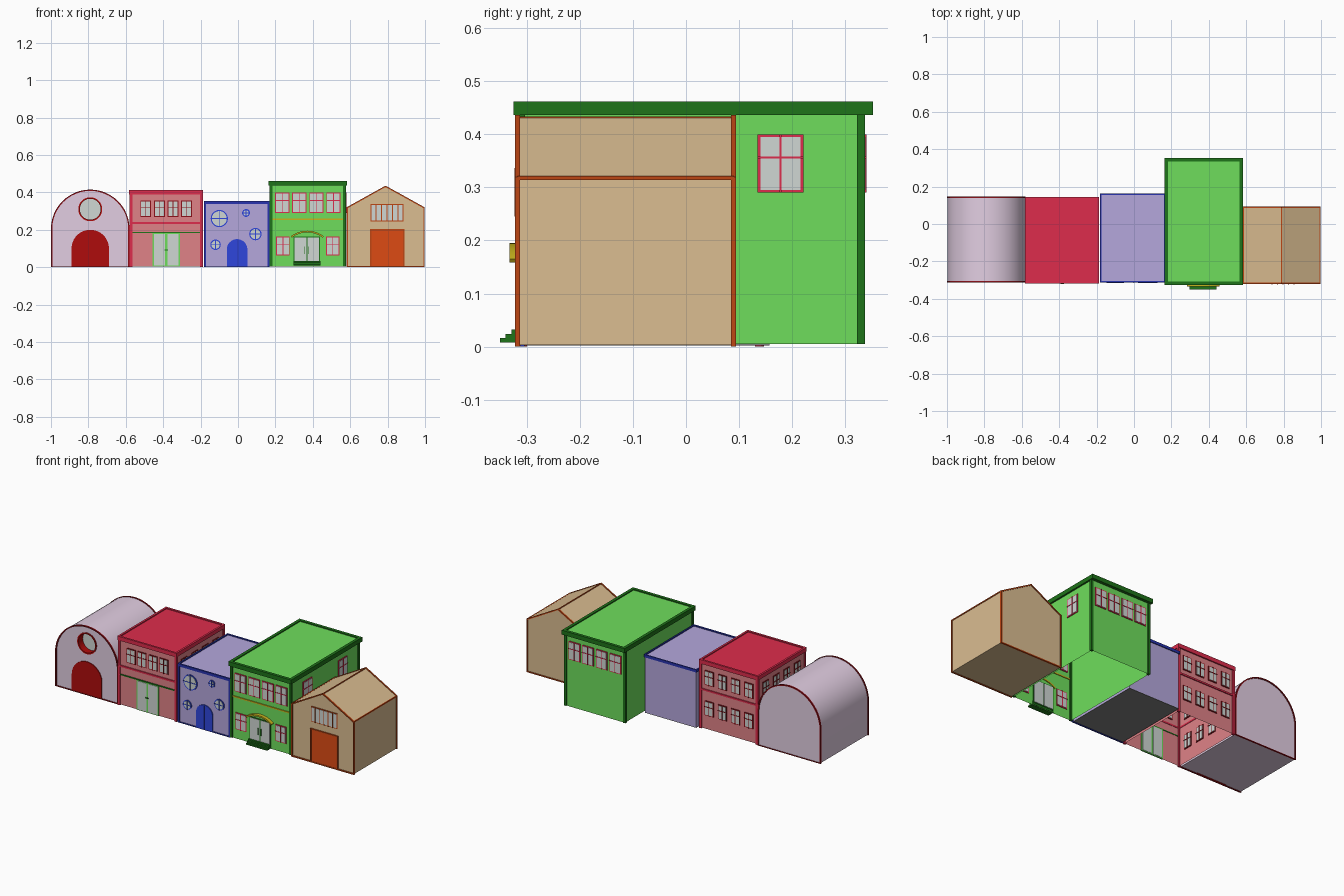
import bpy, bmesh
from math import pi, sin, cos, radians
from mathutils import Matrix, Vector

if "Cube" in bpy.data.objects:
    bpy.data.objects.remove(bpy.data.objects["Cube"])

made = []


def material(name, hex_code):
    rgb = [int(hex_code[i:i + 2], 16) / 255 for i in (0, 2, 4)]
    colour = [c / 12.92 if c < 0.04 else ((c + 0.055) / 1.055) ** 2.4 for c in rgb] + [1]
    m = bpy.data.materials.new(name)
    m.use_nodes = True
    m.diffuse_color = colour
    m.node_tree.nodes["Principled BSDF"].inputs["Base Color"].default_value = colour
    return m


PALE = material("pale_pink", "E2CEE2")
DARK_RED = material("dark_red", "AF0C0C")
MAROON = material("maroon", "8C1018")
PINK = material("pink", "E08287")
RED = material("red", "DE2C4C")
LAVENDER = material("lavender", "B5A7DC")
BLUE = material("blue", "2F46DC")
NAVY = material("deep_blue", "2834B0")
GREEN = material("green", "6EDE5C")
DARK_GREEN = material("dark_green", "1E7319")
YELLOW = material("yellow", "C8B41E")
TAN = material("tan", "DBBD91")
ORANGE = material("orange", "DE4B14")
RUST = material("rust", "BE4614")
GREY = material("grey", "808080")
GLASS = material("glass", "D0D7D4")


# Outlines in the wall plane (across, up)
def rect(x0, x1, z0, z1):
    return [(x0, z0), (x1, z0), (x1, z1), (x0, z1)]


def arc(cx, cz, r, a0=0, a1=2 * pi, n=32):
    return [(cx + r * cos(a0 + (a1 - a0) * i / n), cz + r * sin(a0 + (a1 - a0) * i / n))
            for i in range(n + (a1 - a0 < 6))]


def disc(cx, cz, r):
    return arc(cx, cz, r)


def archway(cx, z0, half, top):
    return [(cx - half, z0), (cx + half, z0)] + arc(cx, top - half, half, 0, pi, 24)


def plate(outline, d0, d1, mat):
    return ([outline], d0, d1, mat, True)


def band(outer, inner, d0, d1, mat, closed=True):
    return ([outer, inner], d0, d1, mat, closed)


def build(name, parts, frame=Matrix(), open_bottom=False):
    """Join extruded plates and hollow bands into one object; -depth is outward."""
    bm = bmesh.new()
    mats = []
    for loops, d0, d1, mat, closed in parts:
        if mat not in mats:
            mats.append(mat)
        rows = [[bm.verts.new((x, d, z)) for x, z in lp] for lp in loops for d in (d0, d1)]
        faces = []
        n = len(rows[0])
        if len(rows) == 2:
            faces += [bm.faces.new(rows[0]), bm.faces.new(rows[1])]
            cycle = [(0, 1)]
        else:
            cycle = [(0, 1), (1, 3), (3, 2), (2, 0)]
            if not closed:
                faces += [bm.faces.new([rows[k][e] for k in (0, 1, 3, 2)]) for e in (0, -1)]
        for a, b in cycle:
            for i in range(n if closed else n - 1):
                j = (i + 1) % n
                faces.append(bm.faces.new([rows[a][i], rows[a][j], rows[b][j], rows[b][i]]))
        for f in faces:
            f.material_index = mats.index(mat)
    bmesh.ops.recalc_face_normals(bm, faces=bm.faces)
    if open_bottom:
        low = [f for f in bm.faces if f.normal.z < -0.9]
        bmesh.ops.delete(bm, geom=low, context='FACES')
    bm.transform(frame)
    mesh = bpy.data.meshes.new(name)
    bm.to_mesh(mesh)
    bm.free()
    for m in mats:
        mesh.materials.append(m)
    ob = bpy.data.objects.new(name, mesh)
    bpy.context.collection.objects.link(ob)
    made.append(ob)
    return ob


def box(name, x0, x1, y0, y1, z0, z1, mat, **kw):
    return build(name, [plate(rect(x0, x1, z0, z1), y0, y1, mat)], **kw)


def on_wall(x, y, degrees=0):
    return Matrix.Translation((x, y, 0)) @ Matrix.Rotation(radians(degrees), 4, 'Z')


def rim(name, x0, x1, y0, y1, z0, z1, t, mat):
    flat = Matrix.Rotation(pi / 2, 4, 'X')
    build(name, [band(rect(x0, x1, -y1, -y0), rect(x0 + t, x1 - t, t - y1, -y0 - t), z0, z1, mat)], flat)


def window(name, frame, cx, z0, w, h, trim, bars=1, cross=0.6):
    x0, x1, t = cx - w / 2, cx + w / 2, 0.005
    parts = [plate(rect(x0, x1, z0, z0 + h), -.004, .004, trim),
             plate(rect(x0 + t, x1 - t, z0 + t, z0 + h - t), -.006, .006, GLASS)]
    for i in range(bars):
        bx = x0 + w * (i + 1) / (bars + 1)
        parts.append(plate(rect(bx - .002, bx + .002, z0, z0 + h), -.008, .008, trim))
    if cross:
        parts.append(plate(rect(x0, x1, z0 + h * cross - .002, z0 + h * cross + .002), -.008, .008, trim))
    build(name, parts, frame)


def porthole(name, frame, cx, cz, r):
    build(name, [plate(disc(cx, cz, r), -.004, .004, BLUE), plate(disc(cx, cz, r - .006), -.006, .006, GLASS),
                 plate(rect(cx - .002, cx + .002, cz - r, cz + r), -.008, .008, BLUE),
                 plate(rect(cx - r, cx + r, cz - .002, cz + .002), -.008, .008, BLUE)], frame)


# Barrel-roofed house with a recessed round window
hall = build("barrel_house_shell", [plate(archway(-.79, .003, .207, .412), -.307, .142, PALE)])
cutter = build("window_cutter", [plate(disc(-.79, .31, .06), -.4, -.262, DARK_RED)])
cutter.hide_render = True
cut = hall.modifiers.new("window_hole", 'BOOLEAN')
cut.object, cut.solver = cutter, 'EXACT'
bpy.context.view_layer.objects.active = hall
bpy.ops.object.modifier_apply(modifier=cut.name)
made.remove(cutter)
bpy.data.objects.remove(cutter)
build("barrel_round_window", [band(disc(-.79, .31, .064), disc(-.79, .31, .056), -.312, -.264, DARK_RED),
                              plate(disc(-.79, .31, .059), -.27, -.264, GLASS)])
for side, y in (("front", -.314), ("back", .138)):
    build(f"barrel_{side}_trim", [band(archway(-.79, 0, .21, .415), archway(-.79, .004, .203, .408),
                                       y, y + .009, MAROON)])
build("barrel_door", [plate(archway(-.79, 0, .1, .2), -.312, -.3, DARK_RED)])

# Red shop
box("shop_walls", -.573, -.195, -.31, .137, .003, .4, PINK, open_bottom=True)
rim("shop_cornice", -.582, -.188, -.318, .145, .39, .414, .012, RED)
box("shop_roof", -.575, -.195, -.31, .138, .398, .408, RED)
rim("shop_belt", -.579, -.189, -.316, .143, .232, .242, .008, RED)
for x in (-.58, -.203):
    for y in (-.316, .13):
        box("shop_corner_post", x, x + .015, y, y + .013, 0, .395, RED)
box("shop_door_lintel", -.565, -.203, -.316, -.308, .182, .188, DARK_GREEN)
build("shop_door", [plate(rect(-.457, -.31, .003, .182), -.004, .004, GREEN),
                    plate(rect(-.45, -.389, .008, .178), -.006, .006, GLASS),
                    plate(rect(-.378, -.317, .008, .178), -.006, .006, GLASS)], on_wall(0, -.31))
box("shop_door_handle", -.394, -.374, -.322, -.316, .09, .095, DARK_GREEN)
shop_walls = (("front", on_wall(-.384, -.31), (.268,), .073),
              ("back", on_wall(-.384, .137, 180), (.085, .268), .088),
              ("left", on_wall(-.195, -.087, 90), (.085, .268), .1),
              ("right", on_wall(-.573, -.087, -90), (.085, .268), .1))
for side, frame, rows, step in shop_walls:
    for z in rows:
        for i in range(4):
            window(f"shop_{side}_window", frame, (i - 1.5) * step, z, .058, .088, MAROON)

# Blue house with portholes
box("blue_house_walls", -.178, .163, -.308, .157, .005, .348, LAVENDER)
box("blue_house_floor", -.178, .163, -.308, .157, .002, .005, GREY)
rim("blue_roof_edge", -.183, .168, -.314, .162, .338, .354, .008, NAVY)
build("blue_front_border", [band(rect(-.183, .168, 0, .354), rect(-.172, .157, .005, .342), -.314, -.304, NAVY)])
build("blue_door", [plate(archway(-.005, .003, .055, .15), -.314, -.304, BLUE),
                    plate(rect(-.006, -.004, .005, .145), -.316, -.31, NAVY)])
for cx, cz, r in ((-.1, .26, .046), (.043, .29, .021), (-.12, .12, .028), (.093, .177, .033)):
    porthole("blue_porthole", on_wall(0, -.308), cx, cz, r)

# Green town house
box("green_walls", .175, .572, -.312, .332, .005, .45, GREEN, open_bottom=True)
rim("green_roof_edge", .163, .582, -.325, .352, .436, .462, .018, DARK_GREEN)
box("green_roof", .175, .57, -.312, .34, .445, .456, GREEN)
for x in (.169, .562):
    for y in (-.318, .322):
        box("green_corner_post", x, x + .015, y, y + .015, .005, .437, DARK_GREEN)
box("green_belt", .184, .562, -.317, -.308, .252, .26, YELLOW)
front, back, side = on_wall(.3735, -.312), on_wall(.3735, .332, 180), on_wall(.572, .01, 90)
for i in range(4):
    window("green_front_upper_window", front, (i - 1.5) * .091, .29, .076, .11, RED)
    window("green_back_window", back, (i - 1.5) * .091, .29, .076, .11, RED)
for s in (-1, 1):
    window("green_front_lower_window", front, s * .133, .063, .072, .1, RED)
    window("green_side_window", side, s * .168, .29, .086, .11, RED)
build("green_door", [plate(rect(-.07, .07, .02, .165), -.004, .004, DARK_GREEN),
                     plate(rect(-.065, -.003, .025, .16), -.006, .006, GLASS),
                     plate(rect(.003, .065, .025, .16), -.006, .006, GLASS),
                     plate(rect(-.012, -.009, .07, .11), -.01, -.005, DARK_GREEN),
                     plate(rect(.009, .012, .07, .11), -.01, -.005, DARK_GREEN)], on_wall(.368, -.312))
build("green_door_awning", [band(arc(.37, .05, .145, .92, pi - .92, 16), arc(.37, .05, .136, .92, pi - .92, 16),
                                 -.333, -.308, YELLOW, False)])
for i in range(3):
    box("green_doorstep", .298, .44, -.351 + i * .011, -.31, .008 + i * .008, .016 + i * .008, DARK_GREEN)


# Gabled tan barn
def gable(m):
    return [(.58 + m, m), (.998 - m, m), (.998 - m, .32 - m * .6), (.789, .436 - m * 1.1), (.58 + m, .32 - m * .6)]


build("barn_body", [plate(gable(.003), -.315, .09, TAN)])
for end, y in (("front", -.322), ("back", .085)):
    build(f"barn_{end}_trim", [band(gable(0), gable(.007), y, y + .009, RUST)])
for x, z in ((.58, .314), (.991, .314), (.7855, .427)):
    box("barn_roof_beam", x, x + .007, -.318, .09, z, z + .007, RUST)
box("barn_door", .71, .885, -.32, -.31, .003, .2, ORANGE)
build("barn_door_frame", [band(rect(.706, .889, 0, .204), rect(.713, .882, .003, .197), -.322, -.312, RUST)])
window("barn_window", on_wall(.797, -.315), 0, .245, .176, .092, RUST, 5, 0)

# Smooth the curves and keep the corners crisp
bpy.ops.object.select_all(action='DESELECT')
for ob in made:
    ob.select_set(True)
bpy.context.view_layer.objects.active = hall
bpy.ops.object.shade_smooth_by_angle(angle=radians(30))
